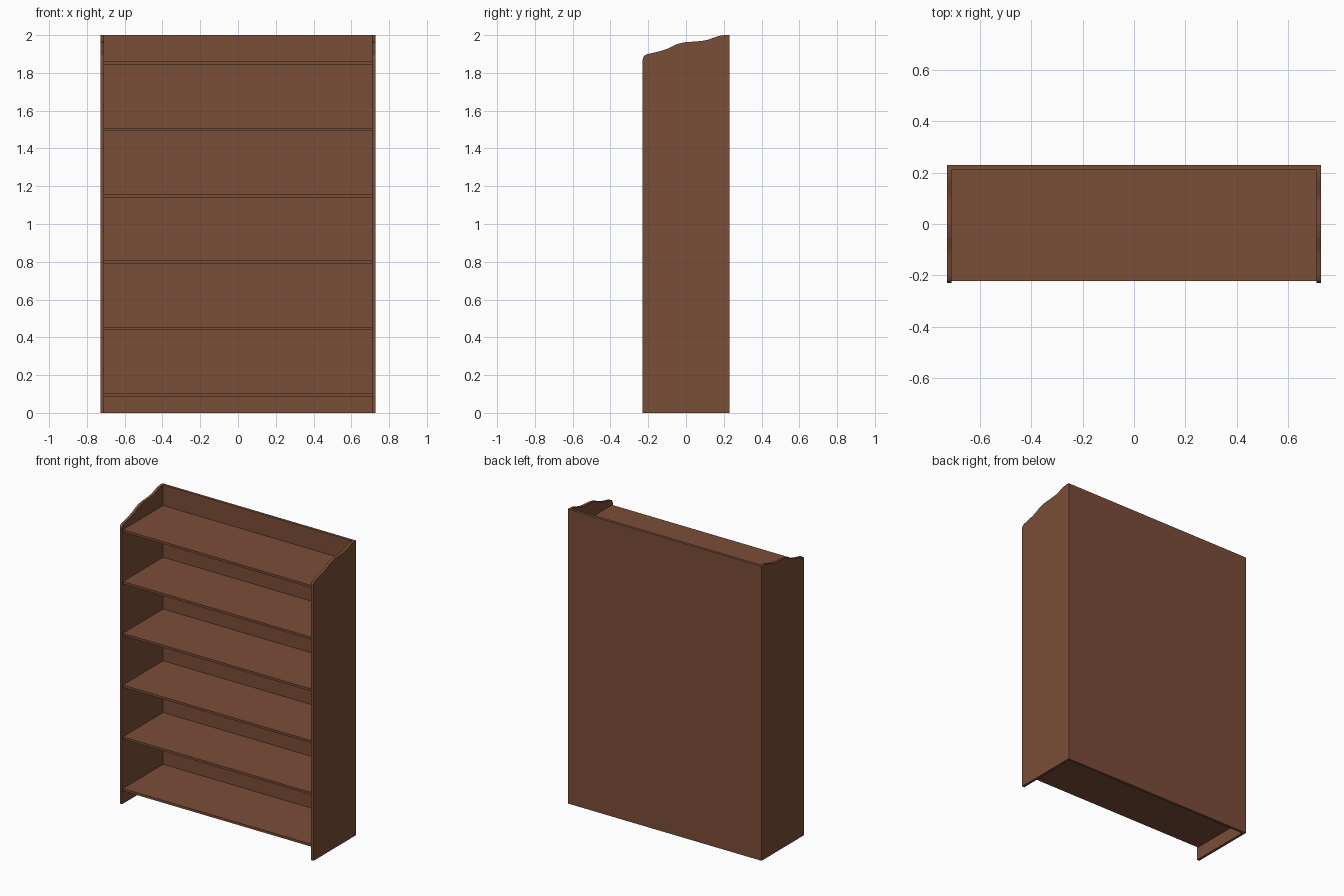
import bpy, bmesh

if "Cube" in bpy.data.objects:
    bpy.data.objects.remove(bpy.data.objects["Cube"])

wood = bpy.data.materials.new("brown wood")
wood.diffuse_color = (0.195, 0.074, 0.039, 1)
wood.use_nodes = True
wood.node_tree.nodes["Principled BSDF"].inputs["Base Color"].default_value = wood.diffuse_color

HW, HD, T = 0.728, 0.229, 0.018   # half width, half depth, board thickness


def finish(name, bm):
    bmesh.ops.recalc_face_normals(bm, faces=bm.faces)
    me = bpy.data.meshes.new(name)
    bm.to_mesh(me)
    bm.free()
    me.materials.append(wood)
    ob = bpy.data.objects.new(name, me)
    bpy.context.collection.objects.link(ob)
    return ob


def board(name, lo, hi):
    bm = bmesh.new()
    bmesh.ops.create_cube(bm, size=1)
    for v in bm.verts:
        v.co = [(a + b) / 2 + c * (b - a) for a, b, c in zip(lo, hi, v.co)]
    return finish(name, bm)


# side panels: scalloped top edge in (y, z), extruded along x
profile = [(-HD, 0), (-HD, 1.87), (-0.226, 1.882), (-0.22, 1.892), (-0.205, 1.899),
           (-0.17, 1.907), (-0.13, 1.917), (-0.10, 1.927), (-0.08, 1.937),
           (-0.055, 1.949), (-0.03, 1.957), (0, 1.963), (0.05, 1.966),
           (0.09, 1.970), (0.115, 1.975), (0.14, 1.984), (0.165, 1.993),
           (0.185, 1.998), (0.205, 2.0), (HD, 2.0), (HD, 0)]
for side, name in ((-1, "left_side_panel"), (1, "right_side_panel")):
    bm = bmesh.new()
    face = bm.faces.new([bm.verts.new((side * HW, y, z)) for y, z in profile])
    ext = bmesh.ops.extrude_face_region(bm, geom=[face], use_keep_orig=True)
    for v in ext["geom"]:
        if isinstance(v, bmesh.types.BMVert):
            v.co.x -= side * T
    finish(name, bm)

# back panel between the sides
board("back_panel", (-HW + T, HD - T, 0), (HW - T, HD, 2.0))

# six evenly spaced shelves
for i in range(6):
    z = 0.087 + i * 0.3515
    board(f"shelf_{i + 1}", (-HW + T, -0.221, z), (HW - T, HD - T, z + 0.016))
